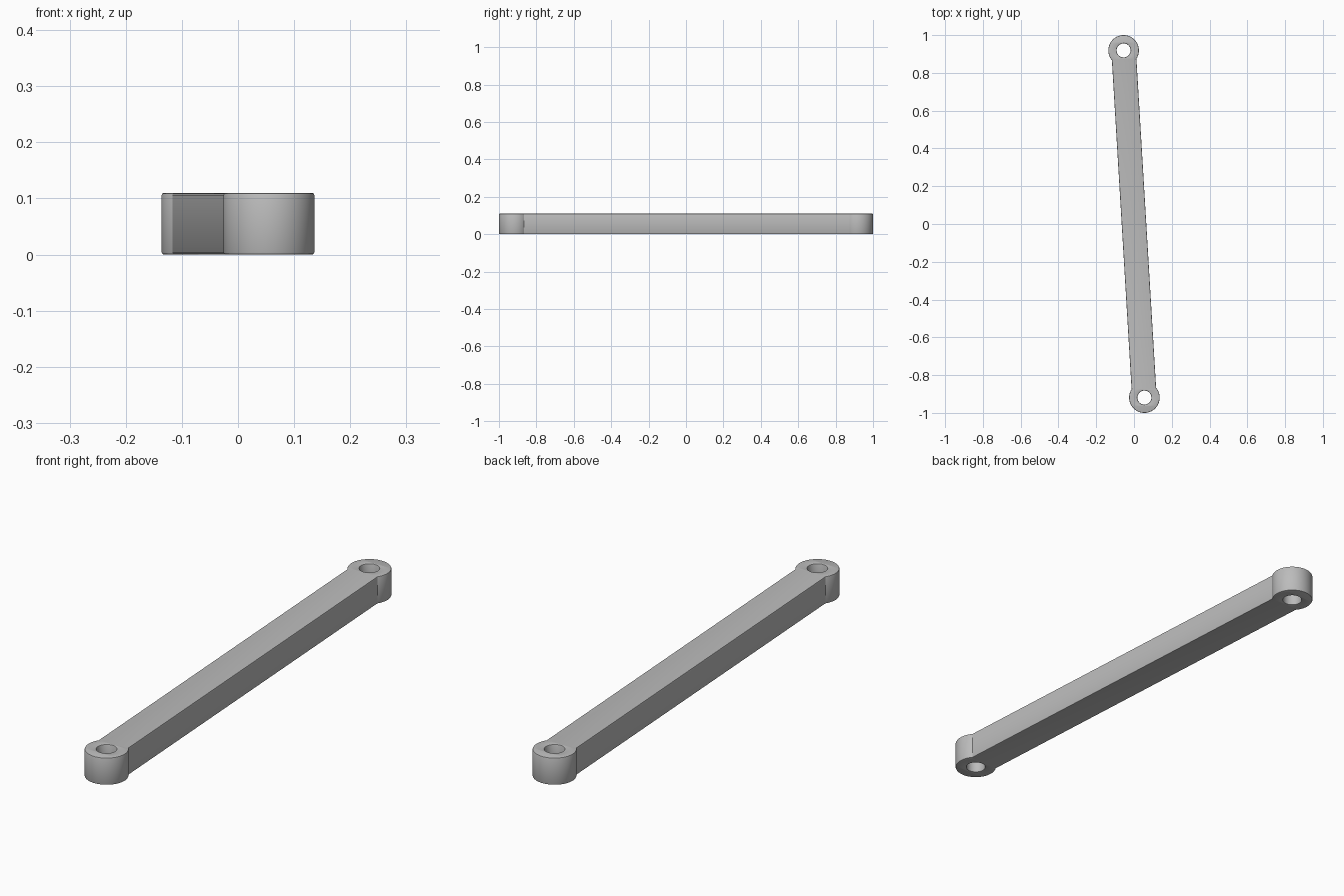
import bpy
import bmesh
import math
from mathutils import Vector

cube = bpy.data.objects.get("Cube")
if cube:
    bpy.data.objects.remove(cube, do_unlink=True)

# Main dimensions
END = Vector((0.055, -0.919))     # centre of the front eye
EYE_R, HOLE_R = 0.081, 0.037
HALF_WIDTH = 0.065
HEIGHT, ROUND = 0.11, 0.004

grey = bpy.data.materials.new("light grey metal")
grey.use_nodes = True
colour = (0.5, 0.5, 0.5, 1)
grey.diffuse_color = colour
grey.node_tree.nodes["Principled BSDF"].inputs["Base Color"].default_value = colour


def arc(centre, radius, start, sweep, steps):
    return [centre + radius * Vector((math.cos(a), math.sin(a)))
            for a in (start + sweep * i / steps for i in range(steps + 1))]


def add_outline(curve, points):
    spline = curve.splines.new('POLY')
    spline.points.add(len(points) - 1)
    for p, co in zip(spline.points, points):
        p.co = (co.x, co.y, 0, 1)
    spline.use_cyclic_u = True


# Flat profile: two round eyes joined by straight sides, with a hole in each.
# It is drawn inset by the edge rounding, which grows it back to size.
profile = bpy.data.curves.new("link_profile", 'CURVE')
profile.dimensions = '2D'
profile.fill_mode = 'BOTH'
profile.extrude = HEIGHT / 2 - ROUND
profile.bevel_depth = ROUND
profile.bevel_resolution = 1

radius = EYE_R - ROUND
gap = math.asin((HALF_WIDTH - ROUND) / radius)
outline = []
for centre in (END, -END):
    outward = math.atan2(centre.y, centre.x)
    outline += arc(centre, radius, outward - math.pi + gap,
                   2 * (math.pi - gap), 56)
add_outline(profile, outline)
for centre in (END, -END):
    add_outline(profile, arc(centre, HOLE_R + ROUND, 0, math.tau, 48)[:-1])

link = bpy.data.objects.new("connecting_link", profile)
bpy.context.collection.objects.link(link)
link.location.z = HEIGHT / 2

# Turn the profile into one clean solid
bpy.ops.object.select_all(action='DESELECT')
link.select_set(True)
bpy.context.view_layer.objects.active = link
bpy.ops.object.convert(target='MESH')
link = bpy.context.object
bm = bmesh.new()
bm.from_mesh(link.data)
bmesh.ops.remove_doubles(bm, verts=bm.verts, dist=0.0001)
bmesh.ops.recalc_face_normals(bm, faces=bm.faces)
bm.to_mesh(link.data)
bm.free()

link.data.materials.clear()
link.data.materials.append(grey)
bpy.ops.object.shade_smooth_by_angle(angle=math.radians(25))
